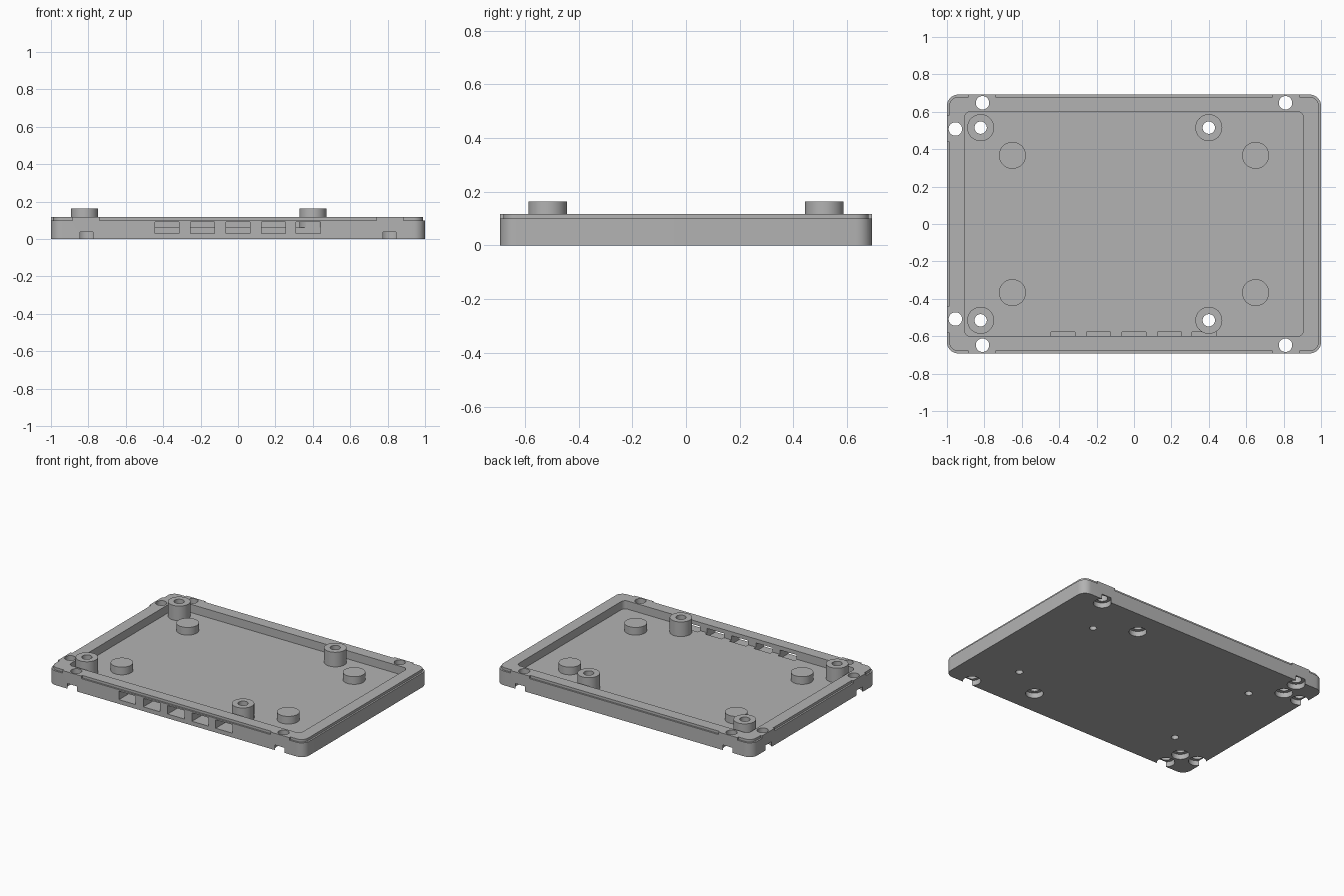
import bpy
import bmesh
from math import pi, cos, sin

HX, HY = 1.0, 0.692          # outer half size
FLOOR, STEP, RIM, POST = 0.06, 0.10, 0.118, 0.163
INSET = 0.012

old = bpy.data.objects.get("Cube")
if old:
    bpy.data.objects.remove(old, do_unlink=True)

grey = bpy.data.materials.new("grey_plastic")
grey.use_nodes = True
grey.diffuse_color = (0.45, 0.45, 0.45, 1)
grey.node_tree.nodes["Principled BSDF"].inputs["Base Color"].default_value = (0.45, 0.45, 0.45, 1)


def circle(x, y, r, n=40):
    return [(x + r * cos(2 * pi * i / n), y + r * sin(2 * pi * i / n)) for i in range(n)]


def rounded(hx, hy, r, n=8):
    """Outline of a rounded rectangle centred on the origin."""
    pts = []
    for k, (sx, sy) in enumerate([(1, 1), (-1, 1), (-1, -1), (1, -1)]):
        for i in range(n + 1):
            a = (k + i / n) * pi / 2
            pts.append((sx * (hx - r) + r * cos(a), sy * (hy - r) + r * sin(a)))
    return pts


def box(x0, x1, y0, y1):
    return [(x0, y0), (x1, y0), (x1, y1), (x0, y1)]


def prism(name, outlines, z0, z1):
    """Extrude one or more outlines from z0 to z1 into one object."""
    bm = bmesh.new()
    for pts in outlines:
        face = bm.faces.new([bm.verts.new((x, y, z0)) for x, y in pts])
        top = bmesh.ops.extrude_face_region(bm, geom=[face])["geom"]
        bmesh.ops.translate(bm, vec=(0, 0, z1 - z0),
                            verts=[v for v in top if isinstance(v, bmesh.types.BMVert)])
    bmesh.ops.recalc_face_normals(bm, faces=bm.faces)
    mesh = bpy.data.meshes.new(name)
    bm.to_mesh(mesh)
    bm.free()
    mesh.materials.append(grey)
    ob = bpy.data.objects.new(name, mesh)
    bpy.context.collection.objects.link(ob)
    return ob


def activate(ob):
    bpy.ops.object.select_all(action='DESELECT')
    ob.select_set(True)
    bpy.context.view_layer.objects.active = ob


def cut(ob, cutter):
    mod = ob.modifiers.new("cut", 'BOOLEAN')
    mod.operation = 'DIFFERENCE'
    mod.solver = 'EXACT'
    mod.object = cutter
    activate(ob)
    bpy.ops.object.modifier_apply(modifier=mod.name)


# Positions of screws, posts and pegs
rim_holes = [(sx * 0.81, sy * 0.648) for sx in (-1, 1) for sy in (-1, 1)]
rim_holes += [(-0.955, sy * 0.508) for sy in (-1, 1)]
posts = [(x, sy * 0.515) for x in (-0.82, 0.4) for sy in (-1, 1)]
pegs = [(sx * 0.65, sy * 0.367) for sx in (-1, 1) for sy in (-1, 1)]

# Tray body and pocket
tray = prism("tray", [rounded(HX, HY, 0.06)], 0, RIM)
pocket = prism("pocket_cutter", [rounded(0.905, 0.6, 0.03)], FLOOR, 0.3)

# Edge step, interrupted by full-width lands beside the rim holes
step = prism("step_cutter", [box(-1.2, 1.2, -0.9, 0.9)], STEP, 0.3)
core = prism("step_core", [rounded(HX - INSET, HY - INSET, 0.05)], 0.05, 0.4)
lands = prism("step_lands",
              [box(s * 0.8125 - 0.0725, s * 0.8125 + 0.0725, -0.95, 0.95) for s in (-1, 1)],
              0.05, 0.4)
side_lands = prism("side_lands",
                   [box(-1.3, -0.9, s * 0.51 - 0.07, s * 0.51 + 0.07) for s in (-1, 1)],
                   0.05, 0.4)
for c in (core, lands, side_lands):
    cut(step, c)

# Port slots, screw holes, head recesses and blind holes
slots = prism("slot_cutter",
              [box(x - 0.065, x + 0.065, -0.9, -0.577)
               for x in (-0.38, -0.19, 0, 0.19, 0.375)], 0.03, 0.09)
holes = prism("hole_cutter", [circle(x, y, 0.036) for x, y in rim_holes]
              + [circle(x, y, 0.033) for x, y in posts], -0.1, 0.3)
recesses = prism("recess_cutter", [circle(x, y, 0.057) for x, y in rim_holes + posts],
                 -0.1, 0.036)
blind = prism("blind_cutter", [circle(x, y, 0.024, 24) for x, y in pegs], -0.1, 0.09)

for c in (pocket, step, slots, holes, recesses, blind):
    cut(tray, c)
parts = [tray]

# Raised screw posts
for i, (x, y) in enumerate(posts):
    post = prism(f"screw_post_{i + 1}", [circle(x, y, 0.072)], FLOOR, POST)
    cut(post, holes)
    if x > 0 and y < 0:
        cut(post, slots)
    parts.append(post)

# Short support pegs
for i, (x, y) in enumerate(pegs):
    peg = prism(f"support_peg_{i + 1}", [circle(x, y, 0.072)], FLOOR, 0.114)
    cut(peg, blind)
    parts.append(peg)

for c in (pocket, step, core, lands, side_lands, slots, holes, recesses, blind):
    bpy.data.objects.remove(c, do_unlink=True)

for ob in parts:
    activate(ob)
    bpy.ops.object.shade_smooth_by_angle(angle=0.52)
